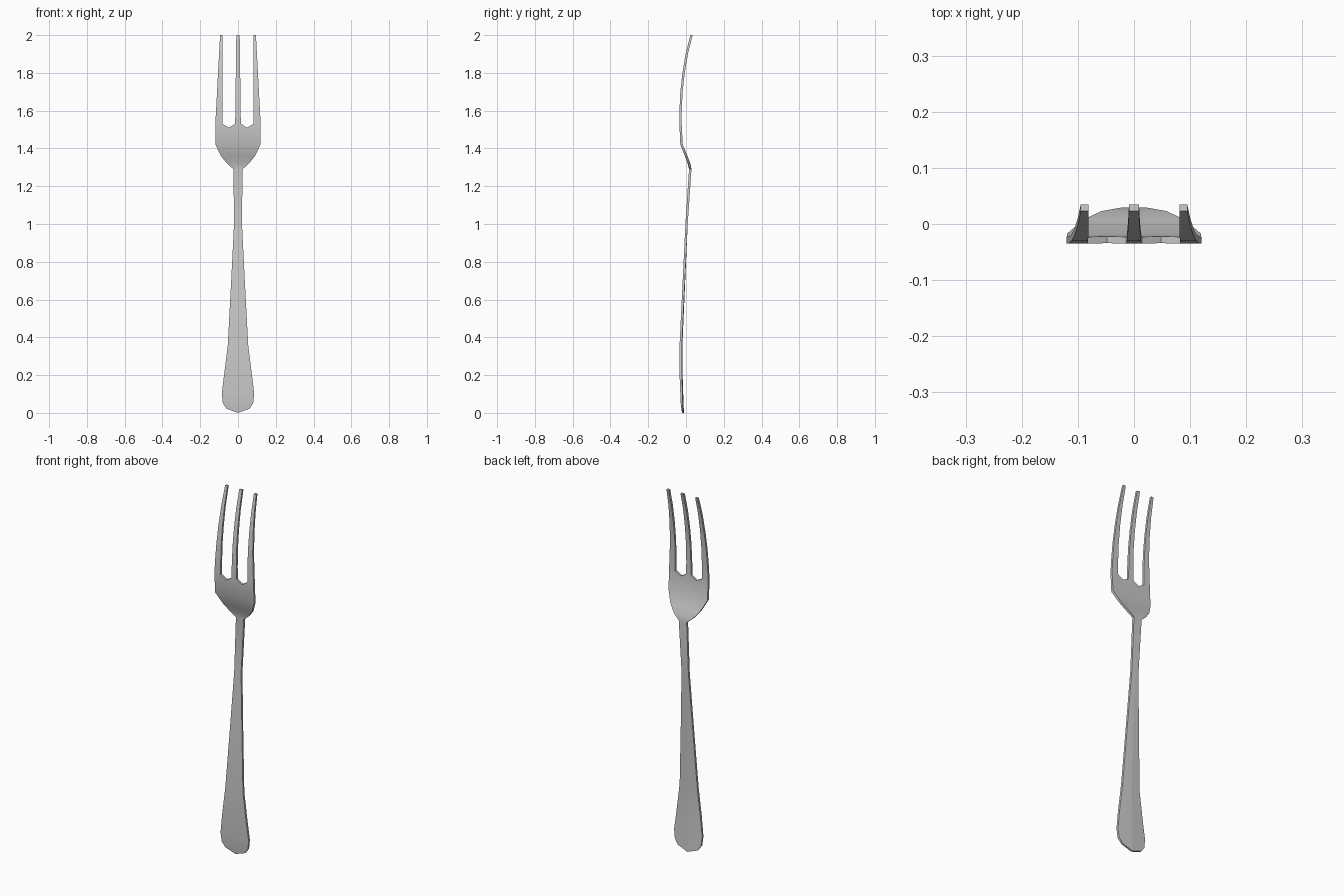
import bpy, bmesh

if "Cube" in bpy.data.objects:
    bpy.data.objects.remove(bpy.data.objects["Cube"])

# Side profile: height -> (front surface y, thickness)
SIDE = [(0, -.021, .010), (.05, -.028, .015), (.2, -.034, .016), (.36, -.034, .015),
        (1.0, -.003, .012), (1.29, .016, .013), (1.32, .009, .014), (1.36, -.006, .014),
        (1.42, -.030, .013), (1.53, -.035, .012), (1.6, -.0345, .012), (1.7, -.030, .012),
        (1.8, -.019, .012), (1.9, -.002, .012), (2.0, .023, .012)]

def side(z):
    for a, b in zip(SIDE, SIDE[1:]):
        if z <= b[0] + 1e-6:
            t = (z - a[0]) / (b[0] - a[0])
            return a[1] + t * (b[1] - a[1]), a[2] + t * (b[2] - a[2])
    return SIDE[-1][1:]

bm = bmesh.new()

def row(xs, zs):
    return [bm.verts.new((x, side(z)[0], z)) for x, z in zip(xs, zs)]

def bridge(a, b):
    for i in range(len(a) - 1):
        bm.faces.new((a[i], a[i + 1], b[i + 1], b[i]))

# Handle and head, right half: (height, half width)
COLS = [0, .125, .40, .68, 1]
BODY = [(.05, .08), (.10, .086), (.20, .074), (.36, .054), (.7, .036), (1.0, .021),
        (1.29, .024), (1.32, .058), (1.36, .090), (1.42, .119)]
prev = row([c * .06 for c in COLS], [.022 * c for c in COLS])
for z, w in BODY:
    cur = row([c * w for c in COLS], [z] * 5)
    bridge(prev, cur)
    prev = cur
cur = row([0, .015, .048, .082, .12], [1.53, 1.53, 1.51, 1.53, 1.53])
bridge(prev, cur)

# Tines: half of the middle one and the outer one
mid, outer = cur[:2], cur[3:]
for z in (1.6, 1.7, 1.8, 1.9, 2.0):
    t = (z - 1.53) / .47
    m = row([0, .015 - .006 * t], [z, z])
    o = row([.082 - .001 * t, .12 - .025 * t], [z, z])
    bridge(mid, m)
    bridge(outer, o)
    mid, outer = m, o

# Mirror the half, then thicken towards the back with a faint handle ridge
bmesh.ops.mirror(bm, geom=bm.verts[:] + bm.edges[:] + bm.faces[:], axis='X', merge_dist=1e-4)
bmesh.ops.remove_doubles(bm, verts=bm.verts[:], dist=1e-4)
ext = bmesh.ops.extrude_face_region(bm, geom=bm.faces[:], use_keep_orig=True)
for v in ext['geom']:
    if isinstance(v, bmesh.types.BMVert):
        ridge = .004 * min(1, abs(v.co.x) / .08) if v.co.z < 1.0 else 0
        v.co.y += side(v.co.z)[1] - ridge
bmesh.ops.recalc_face_normals(bm, faces=bm.faces[:])

mesh = bpy.data.meshes.new("fork")
bm.to_mesh(mesh)
bm.free()
fork = bpy.data.objects.new("fork", mesh)
bpy.context.collection.objects.link(fork)
bpy.context.view_layer.objects.active = fork
fork.select_set(True)
bpy.ops.object.shade_smooth_by_angle(angle=0.6)
